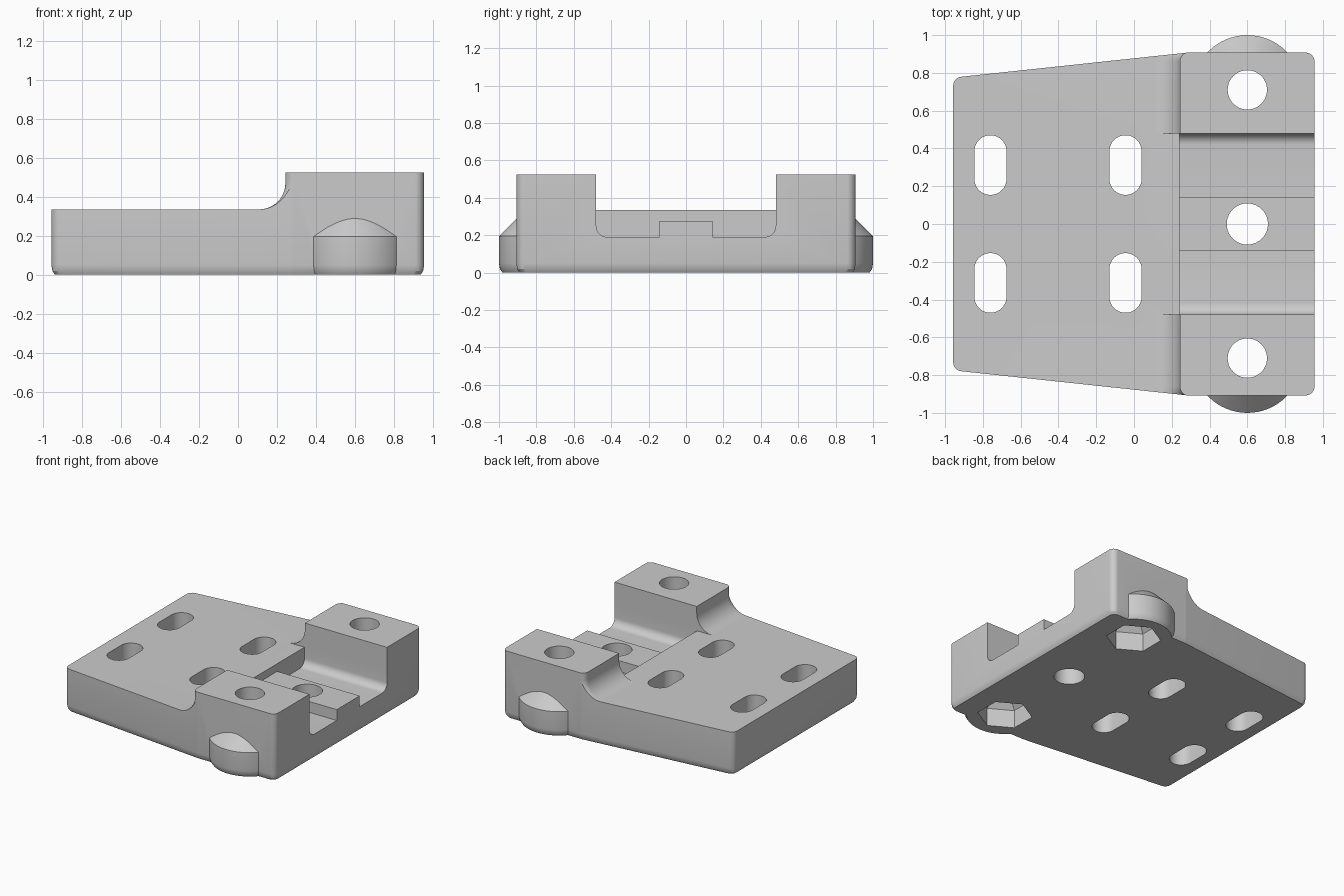
import bpy, bmesh
from math import sin, cos, pi, radians
from mathutils import Vector

cube = bpy.data.objects.get("Cube")
if cube:
    bpy.data.objects.remove(cube, do_unlink=True)

grey = bpy.data.materials.new("light grey")
grey.use_nodes = True
grey.diffuse_color = (0.6, 0.6, 0.6, 1)
grey.node_tree.nodes["Principled BSDF"].inputs["Base Color"].default_value = (0.6, 0.6, 0.6, 1)


def loft(name, rings):
    """Solid through rings of equal point count, capped at both ends."""
    bm = bmesh.new()
    loops = [[bm.verts.new(p) for p in ring] for ring in rings]
    n = len(loops[0])
    for a, b in zip(loops, loops[1:]):
        for i in range(n):
            j = (i + 1) % n
            bm.faces.new((a[i], a[j], b[j], b[i]))
    bm.faces.new(loops[0][::-1])
    bm.faces.new(loops[-1])
    bmesh.ops.recalc_face_normals(bm, faces=bm.faces)
    mesh = bpy.data.meshes.new(name)
    bm.to_mesh(mesh)
    bm.free()
    mesh.materials.append(grey)
    obj = bpy.data.objects.new(name, mesh)
    bpy.context.scene.collection.objects.link(obj)
    return obj


def combine(target, tool, operation):
    """Apply a boolean and remove the tool."""
    mod = target.modifiers.new("cut", "BOOLEAN")
    mod.operation, mod.solver, mod.object = operation, "EXACT", tool
    bpy.context.view_layer.update()
    graph = bpy.context.evaluated_depsgraph_get()
    mesh = bpy.data.meshes.new_from_object(target.evaluated_get(graph))
    target.modifiers.clear()
    target.data = mesh
    bpy.data.objects.remove(tool, do_unlink=True)


def circle(x, y, r, n=64, turn=0.0):
    return [(x + r * cos(turn + 2 * pi * i / n), y + r * sin(turn + 2 * pi * i / n)) for i in range(n)]


def at_z(points, z):
    return [(x, y, z) for x, y in points]


def prism(name, points, z0, z1):
    return loft(name, [at_z(points, z0), at_z(points, z1)])


def rounded(corners, r, steps=8):
    """Convex polygon with its corners rounded."""
    out = []
    for i, c in enumerate(corners):
        c = Vector(c)
        a = (Vector(corners[i - 1]) - c).normalized()
        b = (Vector(corners[(i + 1) % len(corners)]) - c).normalized()
        half = a.angle(b) / 2
        reach = r / sin(half) * cos(half)
        centre = c + (a + b).normalized() * (r / sin(half))
        start, end = c + a * reach - centre, c + b * reach - centre
        for k in range(steps + 1):
            out.append(tuple(centre + start.lerp(end, k / steps).normalized() * r))
    return out


# Plate with a raised, filleted block on each side
body = prism("mounting_bracket", [(-1.2, -1.2), (1.2, -1.2), (1.2, 1.2), (-1.2, 1.2)], -0.2, 0.335)
R = 0.135
levels = [(R - R * cos(a), 0.47 + R * sin(a)) for a in (-pi / 2 * (1 - k / 12) for k in range(13))]
levels = [(R, 0.2)] + levels + [(0, 0.525)]
for side in (1, -1):
    rings = []
    for d, z in levels:
        arc = [pi - pi / 2 * k / 10 for k in range(11)]
        ring = [(1.2, 0.48), (0.243 - d, 0.48)]
        ring += [(0.295 + (0.052 + d) * cos(a), 0.86 + (0.052 + d) * sin(a)) for a in arc]
        ring.append((1.2, 0.912 + d))
        rings.append([(x, side * y, z) for x, y in ring])
    combine(body, loft("side_block", rings), "UNION")

# Trim to the tapered outline with a softened bottom edge
outline = rounded([(-0.957, -0.775), (0.28, -0.907), (0.955, -0.907),
                   (0.955, 0.907), (0.28, 0.907), (-0.957, 0.775)], 0.045)
soft_edge = [(0.018, 0), (0.005, 0.02), (0, 0.05)]
trim = [at_z([(x * (1 - d), y * (1 - d)) for x, y in outline], z) for d, z in soft_edge]
combine(body, loft("outline_trim", trim + [at_z(outline, 0.7)]), "INTERSECT")

# Round bosses with conical tops
for y in (0.71, -0.71):
    rings = [at_z(circle(0.6, y, 0.29 - d), z) for d, z in soft_edge]
    rings += [at_z(circle(0.6, y, 0.29), 0.195), at_z(circle(0.6, y, 0.15), 0.335)]
    combine(body, loft("boss", rings), "UNION")

# Channel with rounded floor corners and a central ridge
r = 0.06
corner = [(0.48 - r + r * cos(a), 0.19 + r + r * sin(a)) for a in (-pi / 2 * k / 8 for k in range(9))]
half = [(0.48, 0.8)] + corner + [(0.142, 0.19), (0.142, 0.275)]
profile = half + [(-y, z) for y, z in reversed(half)]
combine(body, loft("channel", [[(x, y, z) for y, z in profile] for x in (0.24, 1.2)]), "DIFFERENCE")

# Bolt holes, with hexagonal tapering nut pockets under the outer two
for y in (-0.71, 0, 0.71):
    combine(body, prism("bolt_hole", circle(0.6, y, 0.104 if y else 0.109), -0.1, 0.8), "DIFFERENCE")
    if y:
        pocket = [(0.195, -0.1), (0.195, 0.14), (0.1, 0.235)]
        rings = [at_z(circle(0.6, y, size, 6, pi / 2), z) for size, z in pocket]
        combine(body, loft("nut_pocket", rings), "DIFFERENCE")

# Adjustment slots
for x in (-0.76, -0.045):
    for y in (-0.312, 0.312):
        ends = [(px, py + (0.073 if py > y else -0.073)) for px, py in circle(x, y, 0.085, 48, pi / 48)]
        combine(body, prism("slot", ends, -0.1, 0.8), "DIFFERENCE")

bpy.ops.object.select_all(action="DESELECT")
body.select_set(True)
bpy.context.view_layer.objects.active = body
bpy.ops.object.shade_smooth_by_angle(angle=radians(25))
